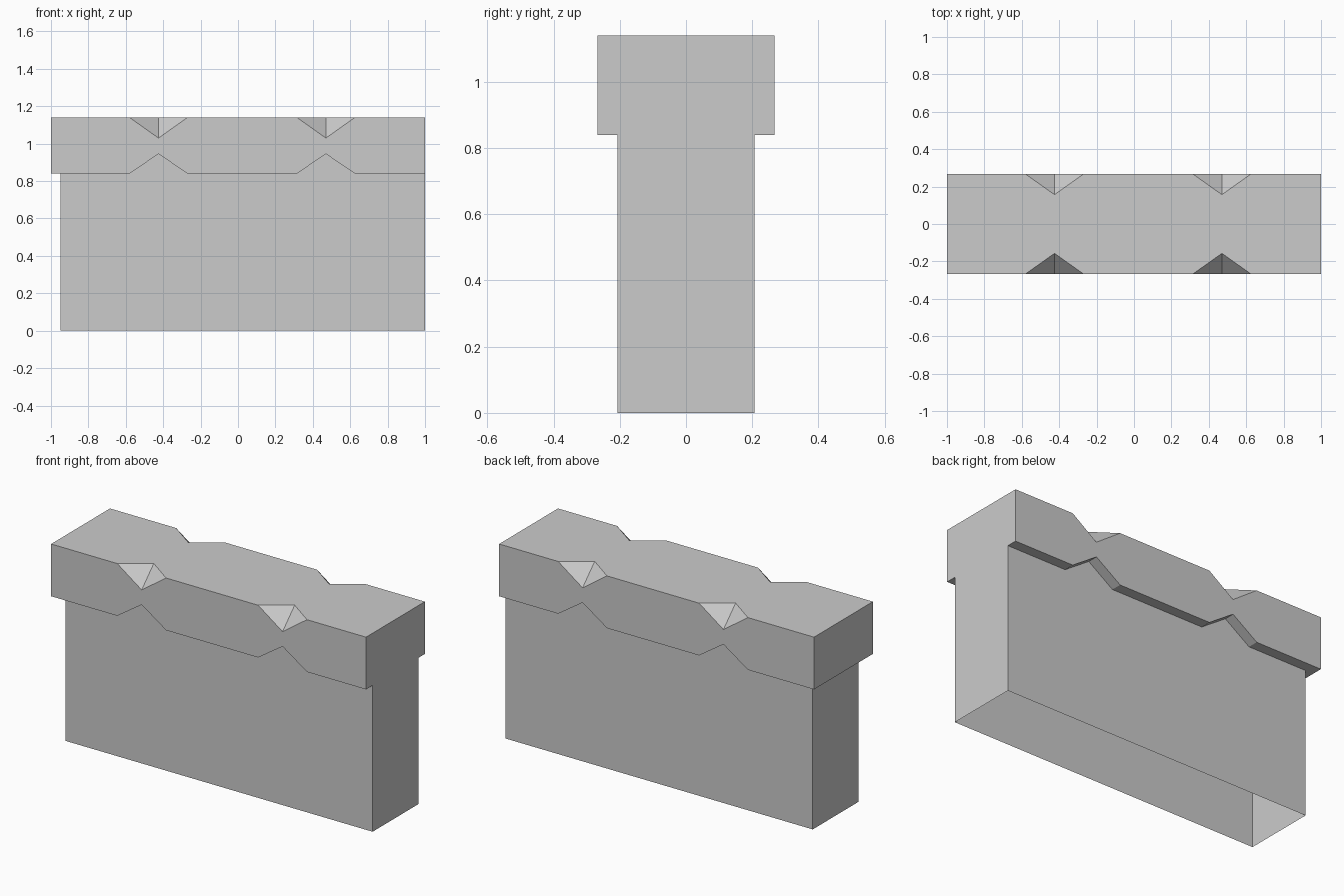
import bpy
import bmesh

cube = bpy.data.objects.get("Cube")
if cube:
    bpy.data.objects.remove(cube, do_unlink=True)

# Main dimensions
END, FOOT_END = 1.0, -0.95           # cap ends, recessed end of the wall
CAP_Y, WALL_Y = 0.267, 0.207         # half depths
CAP_LOW, CAP_TOP = 0.84, 1.14
NOTCHES, HALF = (-0.425, 0.47), 0.155
NOTCH_IN, NOTCH_DOWN, NOTCH_UP = 0.11, 0.11, 0.105


def zigzag(start, base, peak, end=END):
    """Straight line along x with a triangular kink at every notch."""
    pts = [(start, base)]
    for c in NOTCHES:
        pts += [(c - HALF, base), (c, peak), (c + HALF, base)]
    return pts + [(end, base)]


bm = bmesh.new()


def face(*points):
    bm.faces.new([bm.verts.new(p) for p in points])


lower = [(-END, CAP_LOW)] + zigzag(FOOT_END, CAP_LOW, CAP_LOW + NOTCH_UP)
upper = zigzag(-END, CAP_TOP, CAP_TOP - NOTCH_DOWN)

for s in (-1, 1):
    cap_y, wall_y = s * CAP_Y, s * WALL_Y
    # Cap side, kinked above and below
    face(*[(x, cap_y, z) for x, z in lower + upper[::-1]])
    # Underside ledge
    for (x0, z0), (x1, z1) in zip(lower, lower[1:]):
        face((x0, cap_y, z0), (x1, cap_y, z1), (x1, wall_y, z1), (x0, wall_y, z0))
    # Wall side, reaching up to the ledge
    face((END, wall_y, 0), (FOOT_END, wall_y, 0),
         *[(x, wall_y, z) for x, z in lower[1:]])
    # Chipped notches along the top edge
    for c in NOTCHES:
        inner = (c, s * (CAP_Y - NOTCH_IN), CAP_TOP)
        low = (c, cap_y, CAP_TOP - NOTCH_DOWN)
        for d in (-HALF, HALF):
            face((c + d, cap_y, CAP_TOP), inner, low)

# Cap top with the notches cut out
front = zigzag(-END, -CAP_Y, -CAP_Y + NOTCH_IN)
back = zigzag(-END, CAP_Y, CAP_Y - NOTCH_IN)
face(*[(x, y, CAP_TOP) for x, y in front + back[::-1]])

# Overhanging end: cap face, strip under it, recessed wall end
ledge = [(-WALL_Y, CAP_LOW), (WALL_Y, CAP_LOW)]
cap_end = [(CAP_Y, CAP_LOW), (CAP_Y, CAP_TOP), (-CAP_Y, CAP_TOP), (-CAP_Y, CAP_LOW)]
foot = [(WALL_Y, 0), (-WALL_Y, 0)]
face(*[(-END, y, z) for y, z in ledge + cap_end])
face(*[(-END, y, z) for y, z in ledge], *[(FOOT_END, y, z) for y, z in ledge[::-1]])
face(*[(FOOT_END, y, z) for y, z in ledge + foot])

# Flush end: one T-shaped face; the bottom stays open
face(*[(END, y, z) for y, z in foot[::-1][:1] + foot[:1] + ledge[1:] + cap_end + ledge[:1]])

bmesh.ops.remove_doubles(bm, verts=bm.verts, dist=0.0005)
bmesh.ops.recalc_face_normals(bm, faces=bm.faces)

mesh = bpy.data.meshes.new("capped_wall")
bm.to_mesh(mesh)
bm.free()
wall = bpy.data.objects.new("capped_wall", mesh)
bpy.context.collection.objects.link(wall)

# Plain grey stone
grey = bpy.data.materials.new("stone_grey")
grey.use_nodes = True
colour = (0.6, 0.6, 0.6, 1)
grey.diffuse_color = colour
grey.node_tree.nodes["Principled BSDF"].inputs["Base Color"].default_value = colour
mesh.materials.append(grey)
